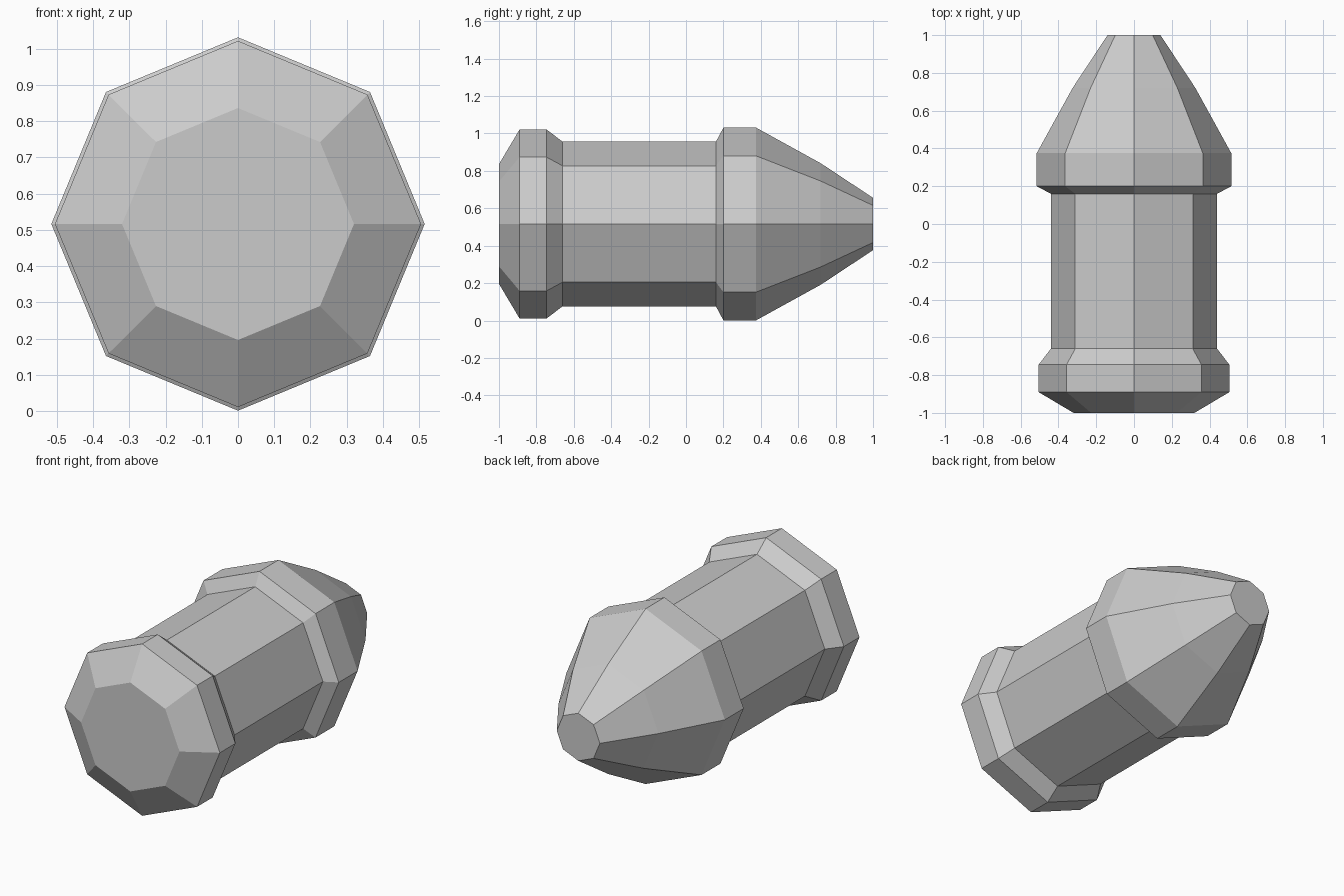
import bpy
import bmesh
import math

cube = bpy.data.objects.get("Cube")
if cube:
    bpy.data.objects.remove(cube, do_unlink=True)

SIDES = 8
AXIS_Z = 0.516

# Outline along the y axis: (y, radius)
PROFILE = [
    (-1.0, 0.32), (-0.89, 0.505), (-0.745, 0.505),    # front cap
    (-0.66, 0.44), (0.16, 0.44),                      # barrel
    (0.20, 0.515), (0.375, 0.515),                    # rear collar
    (0.72, 0.325), (1.0, 0.14),                       # tapered nose
]

# Single plain grey
grey = bpy.data.materials.new("plain_grey")
grey.use_nodes = True
colour = (0.6, 0.6, 0.6, 1.0)
grey.diffuse_color = colour
grey.node_tree.nodes["Principled BSDF"].inputs["Base Color"].default_value = colour


def ring(bm, y, radius):
    """Octagonal ring of vertices with a corner pointing straight up."""
    angles = [math.tau * i / SIDES for i in range(SIDES)]
    return [bm.verts.new((radius * math.sin(a), y, AXIS_Z + radius * math.cos(a)))
            for a in angles]


# Closed faceted shell
bm = bmesh.new()
rings = [ring(bm, y, r) for y, r in PROFILE]
for a, b in zip(rings, rings[1:]):
    for i in range(SIDES):
        j = (i + 1) % SIDES
        bm.faces.new((a[i], a[j], b[j], b[i]))
bm.faces.new(rings[0])
bm.faces.new(rings[-1])
bmesh.ops.recalc_face_normals(bm, faces=bm.faces)

mesh = bpy.data.meshes.new("octagonal_shell")
bm.to_mesh(mesh)
bm.free()
mesh.materials.append(grey)
shell = bpy.data.objects.new("octagonal_shell", mesh)
bpy.context.collection.objects.link(shell)
